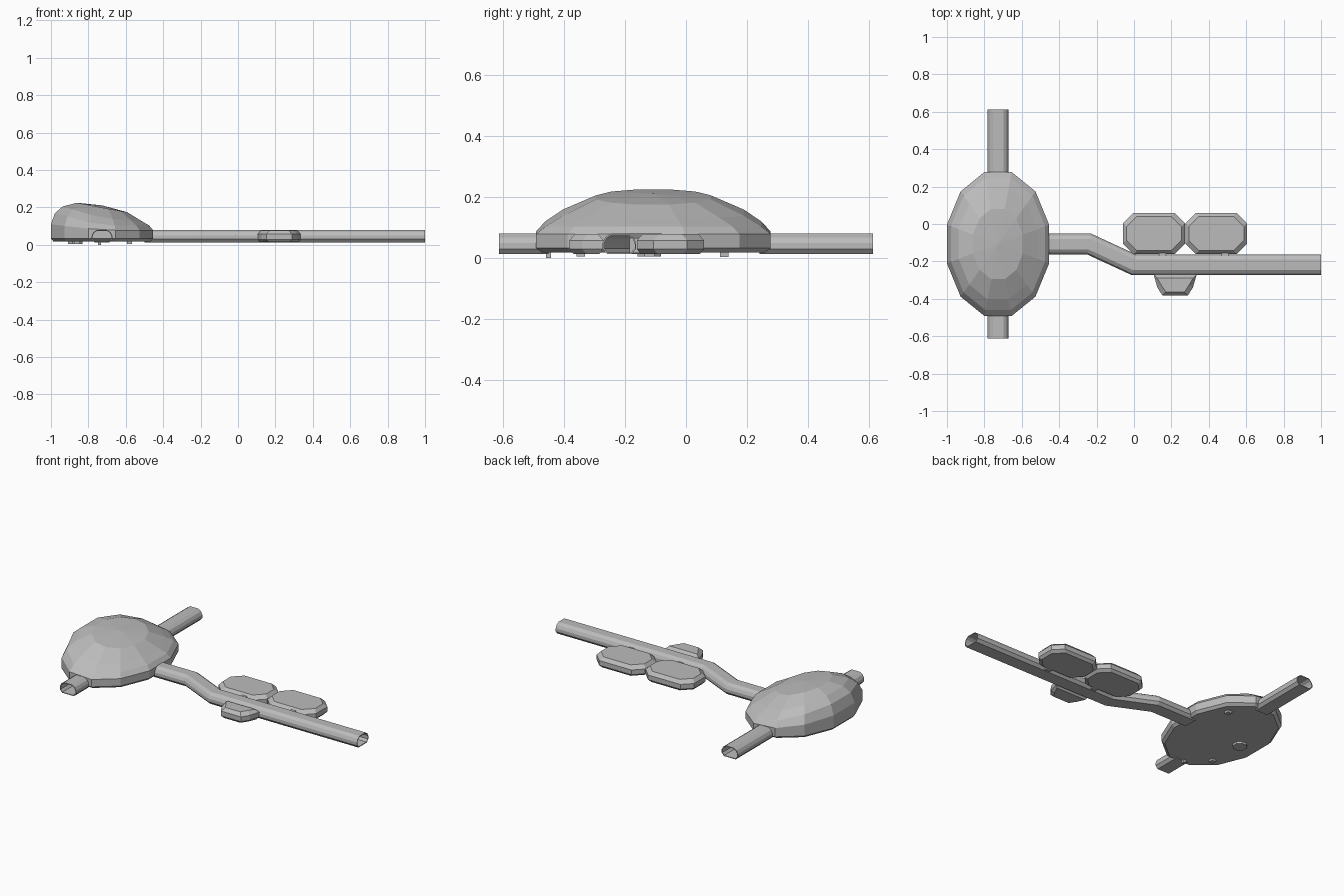
import bpy, bmesh, math
from mathutils import Vector

if "Cube" in bpy.data.objects:
    bpy.data.objects.remove(bpy.data.objects["Cube"])

grey = bpy.data.materials.new("plain grey")
grey.diffuse_color = (0.5, 0.5, 0.5, 1)
grey.use_nodes = True
grey.node_tree.nodes["Principled BSDF"].inputs["Base Color"].default_value = grey.diffuse_color


def finish(bm, name):
    bmesh.ops.recalc_face_normals(bm, faces=bm.faces[:])
    me = bpy.data.meshes.new(name)
    bm.to_mesh(me)
    bm.free()
    me.materials.append(grey)
    ob = bpy.data.objects.new(name, me)
    bpy.context.collection.objects.link(ob)
    return ob


def loft(name, rings, cap_start=True, cap_end=True, apex=None):
    """Skin closed rings of points; ends are capped, open or drawn to an apex."""
    bm = bmesh.new()
    vs = [[bm.verts.new(p) for p in r] for r in rings]
    n = len(vs[0])
    for a, b in zip(vs, vs[1:]):
        for i in range(n):
            j = (i + 1) % n
            bm.faces.new((a[i], a[j], b[j], b[i]))
    if cap_start:
        bm.faces.new(vs[0])
    if apex:
        tip = bm.verts.new(apex)
        for i in range(n):
            bm.faces.new((vs[-1][i], vs[-1][(i + 1) % n], tip))
    elif cap_end:
        bm.faces.new(vs[-1])
    return finish(bm, name)


# faceted arch section shared by all tunnels: (half width, height)
HALF = [(0.040, 0.013), (0.055, 0.030), (0.055, 0.050), (0.046, 0.068), (0.028, 0.080)]
SECTION = HALF + [(-w, z) for w, z in reversed(HALF)]


def tunnel(name, path):
    """Hollow tube swept along a flat path with mitred corners."""
    pts = [Vector(p) for p in path]
    dirs = [(b - a).normalized() for a, b in zip(pts, pts[1:])]
    rings = []
    for i, p in enumerate(pts):
        d0, d1 = dirs[max(i - 1, 0)], dirs[min(i, len(dirs) - 1)]
        t = (d0 + d1).normalized()
        side = Vector((-t.y, t.x)) / t.dot(d0)
        rings.append([(p.x + side.x * w, p.y + side.y * w, z) for w, z in SECTION])
    ob = loft(name, rings, False, False)
    wall = ob.modifiers.new("wall", 'SOLIDIFY')
    wall.thickness = 0.005
    wall.offset = -1


# lopsided dome: 12-sided oval rings, taller towards -x
CX, CY, RX, RY = -0.727, -0.107, 0.283, 0.398


def oval(s, left, mid, right):
    ring = []
    for k in range(12):
        a = math.radians(15 + 30 * k)
        u = math.cos(a) / math.cos(math.radians(15))
        z = mid + (left - mid) * -u if u < 0 else mid + (right - mid) * u
        ring.append((CX + RX * s * math.cos(a), CY + RY * s * math.sin(a), z))
    return ring


loft("dome", [oval(0.95, 0.018, 0.018, 0.018),
              oval(1.0, 0.033, 0.033, 0.033),
              oval(1.0, 0.110, 0.078, 0.078),
              oval(0.92, 0.170, 0.102, 0.104),
              oval(0.77, 0.205, 0.142, 0.128),
              oval(0.49, 0.225, 0.198, 0.175)],
     apex=(CX, CY, 0.211))

# tunnels leaving the dome
tunnel("back_tunnel", [(CX, 0.24), (CX, 0.505)])
tunnel("back_tunnel_end", [(CX, 0.505), (CX, 0.613)])
tunnel("front_tunnel", [(CX, -0.613), (CX, -0.45)])
tunnel("long_tunnel", [(-0.50, -0.107), (-0.24, -0.107), (0, -0.218), (1.0, -0.218)])


# chamfered rooms beside the long tunnel
def room(name, outline, cx, cy):
    def ring(inset, z):
        return [(cx + x - math.copysign(inset, x), cy + y - math.copysign(inset, y), z)
                for x, y in outline]
    loft(name, [ring(0.013, 0.014), ring(0, 0.029), ring(0, 0.058), ring(0.018, 0.078)])


octagon = [(0.165, -0.055), (0.165, 0.055), (0.11, 0.11), (-0.11, 0.11),
           (-0.165, 0.055), (-0.165, -0.055), (-0.11, -0.11), (0.11, -0.11)]
for i, x in enumerate((0.107, 0.440)):
    room(f"room_{i + 1}", octagon, x, -0.051)
    # short doorway to the tunnel
    door = [(sx * 0.018, sy * 0.022) for sx, sy in ((1, -1), (1, 1), (-1, 1), (-1, -1))]
    loft(f"doorway_{i + 1}", [[(x + 0.046 + a, -0.163 + b, z) for a, b in door]
                              for z in (0.016, 0.066)])

bay = [(0.115, 0.06), (0.095, -0.01), (0.068, -0.052),
       (-0.068, -0.052), (-0.095, -0.01), (-0.115, 0.06)]
room("side_bay", bay, 0.22, -0.33)

# small fittings showing under the dome floor
for i, (x, y, r, n, low) in enumerate([(-0.87, -0.12, 0.042, 8, 0.005), (-0.74, -0.45, 0.012, 4, 0.000),
                                       (-0.58, 0.125, 0.020, 4, 0.004), (-0.86, -0.345, 0.020, 4, 0.005)]):
    circle = [(x + r * math.cos((k + 0.5) * math.tau / n), y + r * math.sin((k + 0.5) * math.tau / n))
              for k in range(n)]
    loft(f"floor_fitting_{i + 1}", [[(a, b, z) for a, b in circle] for z in (low, 0.03)])
